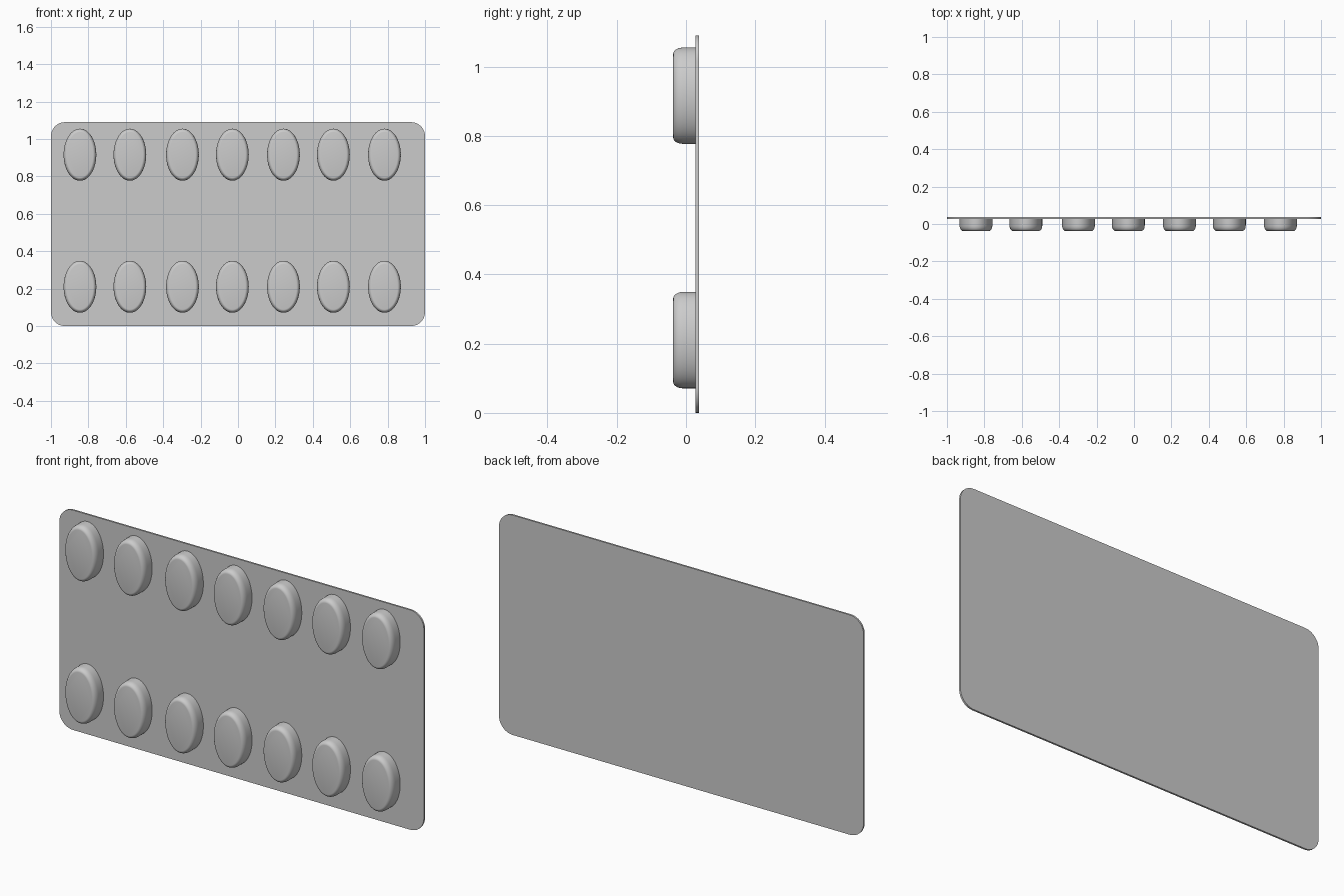
import bpy, bmesh, math

if "Cube" in bpy.data.objects:
    bpy.data.objects.remove(bpy.data.objects["Cube"])

W, H = 1.0, 1.09            # half width and height of the card
Y_FRONT, Y_BACK = 0.028, 0.037


def loft(name, rings, smooth_angle):
    """Skin a list of equal-length closed rings and cap both ends."""
    bm = bmesh.new()
    loops = [[bm.verts.new(p) for p in ring] for ring in rings]
    n = len(loops[0])
    for a, b in zip(loops, loops[1:]):
        for i in range(n):
            j = (i + 1) % n
            bm.faces.new((a[i], a[j], b[j], b[i]))
    bm.faces.new(loops[0])
    bm.faces.new(loops[-1])
    bmesh.ops.recalc_face_normals(bm, faces=bm.faces)
    mesh = bpy.data.meshes.new(name)
    bm.to_mesh(mesh)
    bm.free()
    obj = bpy.data.objects.new(name, mesh)
    bpy.context.collection.objects.link(obj)
    bpy.ops.object.select_all(action='DESELECT')
    obj.select_set(True)
    bpy.context.view_layer.objects.active = obj
    bpy.ops.object.shade_smooth_by_angle(angle=math.radians(smooth_angle))
    return obj


def card_ring(y, r=0.075, steps=10):
    """Rounded rectangle outline at depth y."""
    corners = [(W - r, H - r, 0), (r - W, H - r, 90), (r - W, r, 180), (W - r, r, 270)]
    pts = []
    for cx, cz, start in corners:
        for k in range(steps + 1):
            a = math.radians(start + 90 * k / steps)
            pts.append((cx + r * math.cos(a), y, cz + r * math.sin(a)))
    return pts


def ellipse_ring(y, inset, rx=0.0875, rz=0.139, n=64):
    return [((rx - inset) * math.cos(2 * math.pi * i / n), y,
             (rz - inset) * math.sin(2 * math.pi * i / n)) for i in range(n)]


# Backing card
loft("backing_card", [card_ring(Y_FRONT), card_ring(Y_BACK)], 30)

# Pill blister: straight oval wall, rounded shoulder, flat face
rings = [ellipse_ring(Y_FRONT + 0.001, 0)]
for k in range(7):
    a = math.pi / 2 * k / 6
    rings.append(ellipse_ring(-0.009 - 0.028 * math.sin(a), 0.018 * (1 - math.cos(a))))
blister = loft("pill_blister", rings, 40)

# Two rows of seven blisters sharing one mesh
columns = [-0.845, -0.578, -0.297, -0.03, 0.243, 0.51, 0.783]
for row, z in (("lower", 0.21), ("upper", 0.916)):
    for i, x in enumerate(columns):
        pill = blister.copy()
        pill.name = f"{row}_pill_blister_{i + 1}"
        pill.location = (x, 0, z)
        bpy.context.collection.objects.link(pill)
bpy.data.objects.remove(blister)
